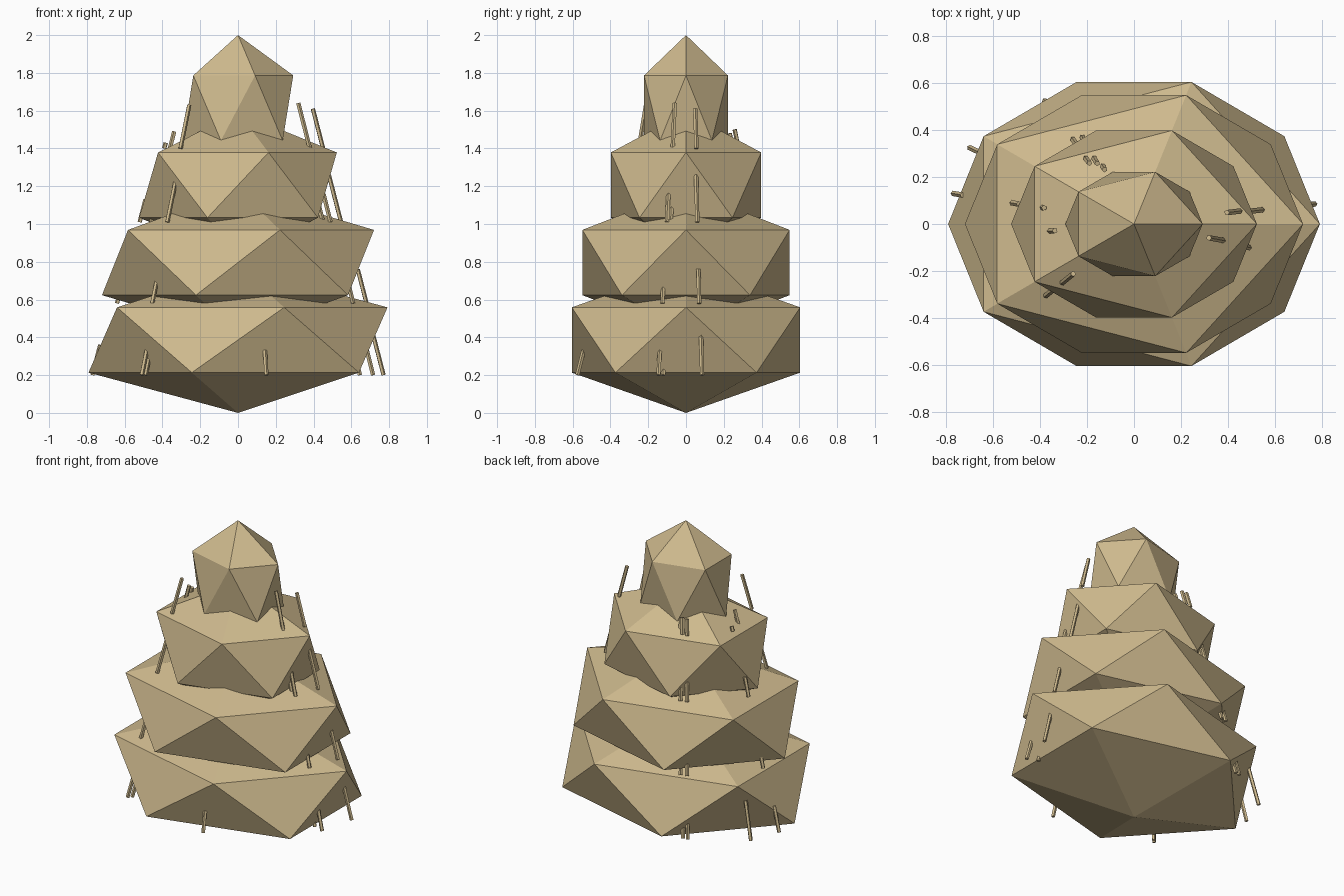
import bpy
from mathutils import Vector

straw = bpy.data.materials.new("straw")
straw.diffuse_color = (0.62, 0.49, 0.27, 1)

# Stacked hay mounds: (centre z, x radius, y radius)
layers = [(0.386, 0.885, 0.711), (0.796, 0.805, 0.645),
          (1.206, 0.585, 0.468), (1.614, 0.327, 0.261)]
for i, (z, rx, ry) in enumerate(layers):
    bpy.ops.mesh.primitive_ico_sphere_add(subdivisions=1, radius=1, location=(0, 0, z))
    o = bpy.context.object
    o.name = f"hay_mound_{i + 1}"
    o.scale = (rx, ry, 0.386)
    o.data.materials.append(straw)


# Loose straw stalk leaning in towards the axis
def stalk(name, x, y, z, height, lean):
    base = Vector((x, y, z))
    inward = Vector((-x, -y, 0)).normalized()
    axis = Vector((0, 0, height)) + inward * lean * height
    bpy.ops.mesh.primitive_cylinder_add(vertices=5, radius=0.012, depth=axis.length,
                                        location=base + axis / 2)
    o = bpy.context.object
    o.name = name
    o.rotation_euler = axis.to_track_quat('Z', 'Y').to_euler()
    o.data.materials.append(straw)


# Stalks per layer: base height, then (x, y, height)
stalks = [
    (0.20, [(0.77, 0.085, 0.23), (0.715, -0.145, 0.16), (0.645, -0.12, 0.14),
            (0.15, -0.575, 0.13), (-0.51, -0.42, 0.16), (-0.49, -0.40, 0.14),
            (-0.70, 0.325, 0.24), (-0.77, 0.13, 0.16), (-0.38, 0.525, 0.14),
            (-0.35, 0.53, 0.14)]),
    (0.58, [(0.68, 0.07, 0.18), (0.61, -0.125, 0.10), (-0.455, -0.36, 0.13),
            (-0.64, 0.11, 0.14), (-0.33, 0.46, 0.10), (-0.29, 0.47, 0.10)]),
    (1.01, [(0.545, 0.06, 0.25), (0.49, -0.10, 0.15), (0.45, -0.08, 0.13),
            (-0.375, -0.305, 0.23), (-0.52, 0.09, 0.12), (-0.46, -0.04, 0.08),
            (-0.26, 0.36, 0.12), (-0.22, 0.37, 0.11)]),
    (1.40, [(0.38, -0.07, 0.24), (0.45, 0.055, 0.21), (-0.305, -0.25, 0.23),
            (-0.36, -0.03, 0.09), (-0.39, 0.07, 0.03), (-0.205, 0.28, 0.10),
            (-0.17, 0.28, 0.10), (-0.135, 0.25, 0.08)]),
]
for i, (z, spots) in enumerate(stalks):
    for j, (x, y, h) in enumerate(spots):
        stalk(f"straw_stalk_{i + 1}_{j + 1}", x, y, z, h, 0.26)
